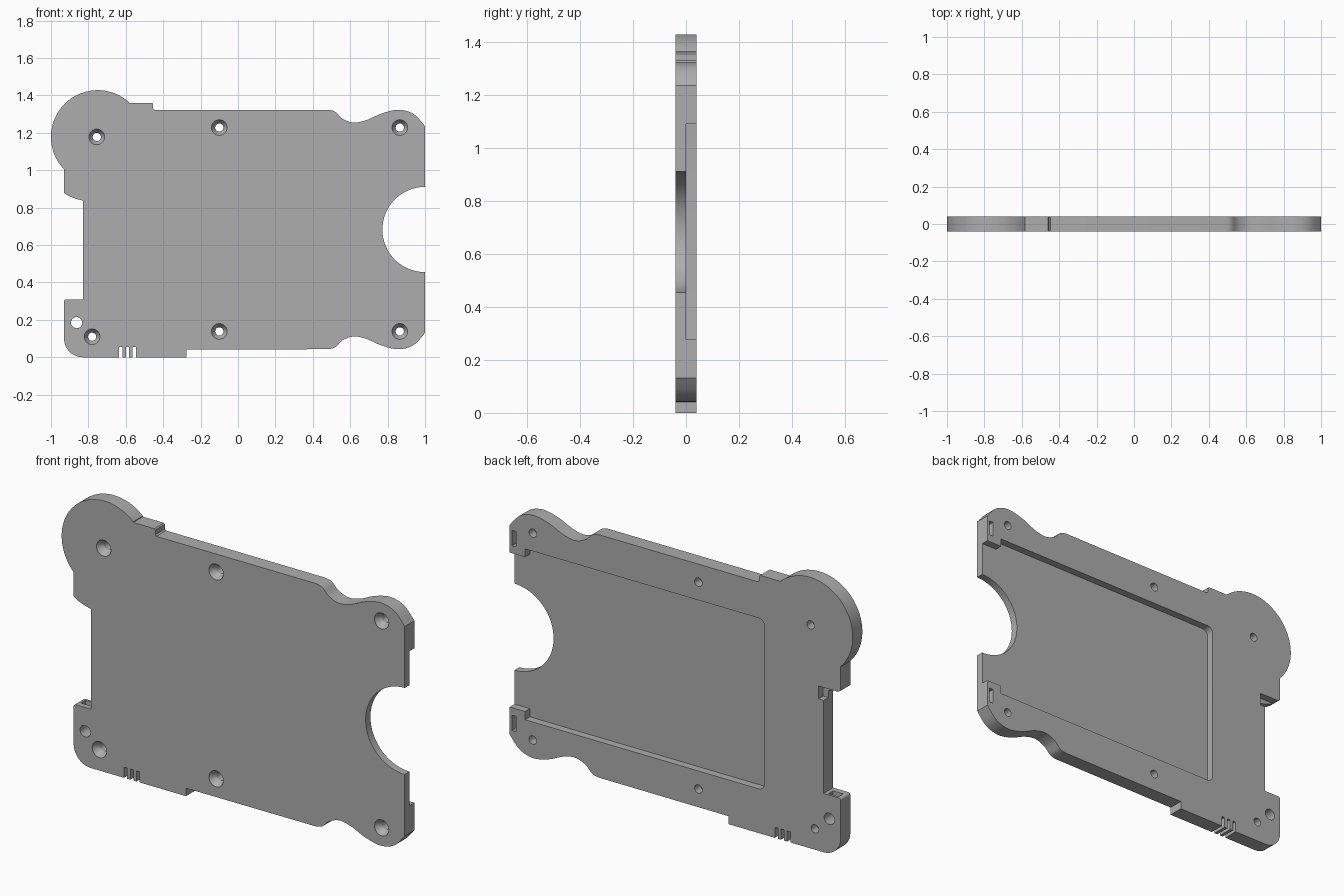
import bpy, bmesh, math
from mathutils import Vector

cube = bpy.data.objects.get("Cube")
if cube:
    bpy.data.objects.remove(cube, do_unlink=True)

BACK, FRONT, MID = 0.04, -0.04, 0.683

grey = bpy.data.materials.new("plain grey")
grey.use_nodes = True
grey.diffuse_color = (0.42, 0.42, 0.42, 1)
grey.node_tree.nodes["Principled BSDF"].inputs["Base Color"].default_value = grey.diffuse_color


def arc(cx, cz, r, start, end, steps):
    angles = [math.radians(start + (end - start) * i / steps) for i in range(steps + 1)]
    return [(cx + r * math.cos(a), cz + r * math.sin(a)) for a in angles]


def spline(pts, steps=6):
    """Smooth curve through the given points."""
    p = [Vector(q) for q in [pts[0]] + pts + [pts[-1]]]
    out = []
    for a, b, c, d in zip(p, p[1:], p[2:], p[3:]):
        for i in range(steps):
            t = i / steps
            out.append(tuple(0.5 * (2 * b + (c - a) * t + (2 * a - 5 * b + 4 * c - d) * t**2
                                    + (3 * b - a - 3 * c + d) * t**3)))
    return out + [pts[-1]]


def flip(pts):
    """Mirror a run of points about the plate's mid height, reversing its order."""
    return [(x, 2 * MID - z) for x, z in reversed(pts)]


def finish(name, bm):
    bmesh.ops.recalc_face_normals(bm, faces=bm.faces)
    mesh = bpy.data.meshes.new(name)
    bm.to_mesh(mesh)
    bm.free()
    ob = bpy.data.objects.new(name, mesh)
    mesh.materials.append(grey)
    bpy.context.collection.objects.link(ob)
    return ob


def prism(name, pts, y0, y1):
    bm = bmesh.new()
    face = bm.faces.new([bm.verts.new((x, y0, z)) for x, z in pts])
    side = bmesh.ops.extrude_face_region(bm, geom=[face])["geom"]
    verts = [v for v in side if isinstance(v, bmesh.types.BMVert)]
    bmesh.ops.translate(bm, verts=verts, vec=(0, y1 - y0, 0))
    return finish(name, bm)


def box(name, x0, x1, z0, z1, y0, y1):
    return prism(name, [(x0, z0), (x1, z0), (x1, z1), (x0, z1)], y0, y1)


def lathe_hole(name, x, z, profile, steps=32):
    """Round cutter along y from (radius, y) pairs."""
    bm = bmesh.new()
    rings = [[bm.verts.new((px, y, pz)) for px, pz in arc(x, z, r, 0, 360, steps)[:-1]]
             for r, y in profile]
    for a, b in zip(rings, rings[1:]):
        for i in range(steps):
            j = (i + 1) % steps
            bm.faces.new((a[i], a[j], b[j], b[i]))
    bm.faces.new(rings[0])
    bm.faces.new(rings[-1])
    return finish(name, bm)


# Plate outline, clockwise from the upper right end
wave = spline([(0.485, 1.323), (0.52, 1.312), (0.56, 1.275), (0.62, 1.255), (0.69, 1.269),
               (0.77, 1.304), (0.86, 1.323), (0.94, 1.3), (1, 1.235)])
outline = wave + arc(1, MID, 0.228, 90, 270, 40) + flip(wave)
outline += [(-0.275, 0.042), (-0.275, 0)]
for x in (-0.555, -0.591, -0.627):          # edge slots
    outline += [(x + 0.009, 0), (x + 0.009, 0.056), (x - 0.009, 0.056), (x - 0.009, 0)]
outline += arc(-0.83, 0.1, 0.1, 270, 180, 12)
outline += arc(-0.918, 0.298, 0.012, 180, 90, 4)
outline += [(-0.83, 0.31), (-0.83, 0.838), (-0.87, 0.848), (-0.905, 0.862), (-0.93, 0.878)]
outline += arc(-0.75, 1.178, 0.25, 224, 48, 50)   # round lobe
outline += [(-0.582, 1.36), (-0.46, 1.36), (-0.454, 1.354), (-0.454, 1.33), (-0.447, 1.323)]
plate = prism("cover_plate", outline, FRONT, BACK)

cutters = []

# Card recess in the back, narrowed by tabs at the open end
half = [(1.1, 1.09), (0.91, 1.09), (0.91, 1.133)] + arc(-0.45, 1.098, 0.035, 90, 180, 8)
cutters.append(prism("card_recess", half + flip(half), 0, BACK + 0.05))

# Small slots in the tabs
for z in (1.17, 2 * MID - 1.17):
    cutters.append(box("tab_slot", 0.962, 0.986, z - 0.04, z + 0.04, 0, BACK + 0.05))

# Countersunk screw holes
for x, z in [(-0.755, 1.178), (-0.10, 1.228), (0.865, 1.228),
             (0.865, 0.138), (-0.10, 0.138), (-0.78, 0.11)]:
    cutters.append(lathe_hole("screw_hole", x, z, [
        (0.042, FRONT - 0.02), (0.042, FRONT + 0.005), (0.022, FRONT + 0.035), (0.022, BACK + 0.02)]))

# Plain hole
cutters.append(lathe_hole("plain_hole", -0.863, 0.185, [(0.03, FRONT - 0.02), (0.03, BACK + 0.02)]))

# Shallow pockets in the two lugs facing the side opening
cutters.append(box("lower_lug_pocket", -0.91, -0.85, 0.285, 0.35, -0.01, 0.028))
cutters.append(box("upper_lug_pocket", -0.91, -0.80, 0.8, 0.868, 0, BACK + 0.05))

bpy.context.view_layer.objects.active = plate
for cutter in cutters:
    mod = plate.modifiers.new(cutter.name, "BOOLEAN")
    mod.operation = "DIFFERENCE"
    mod.solver = "EXACT"
    mod.object = cutter
    bpy.ops.object.modifier_apply(modifier=mod.name)
    bpy.data.objects.remove(cutter, do_unlink=True)

bpy.ops.object.select_all(action="DESELECT")
plate.select_set(True)
bpy.ops.object.shade_smooth_by_angle(angle=math.radians(25))
